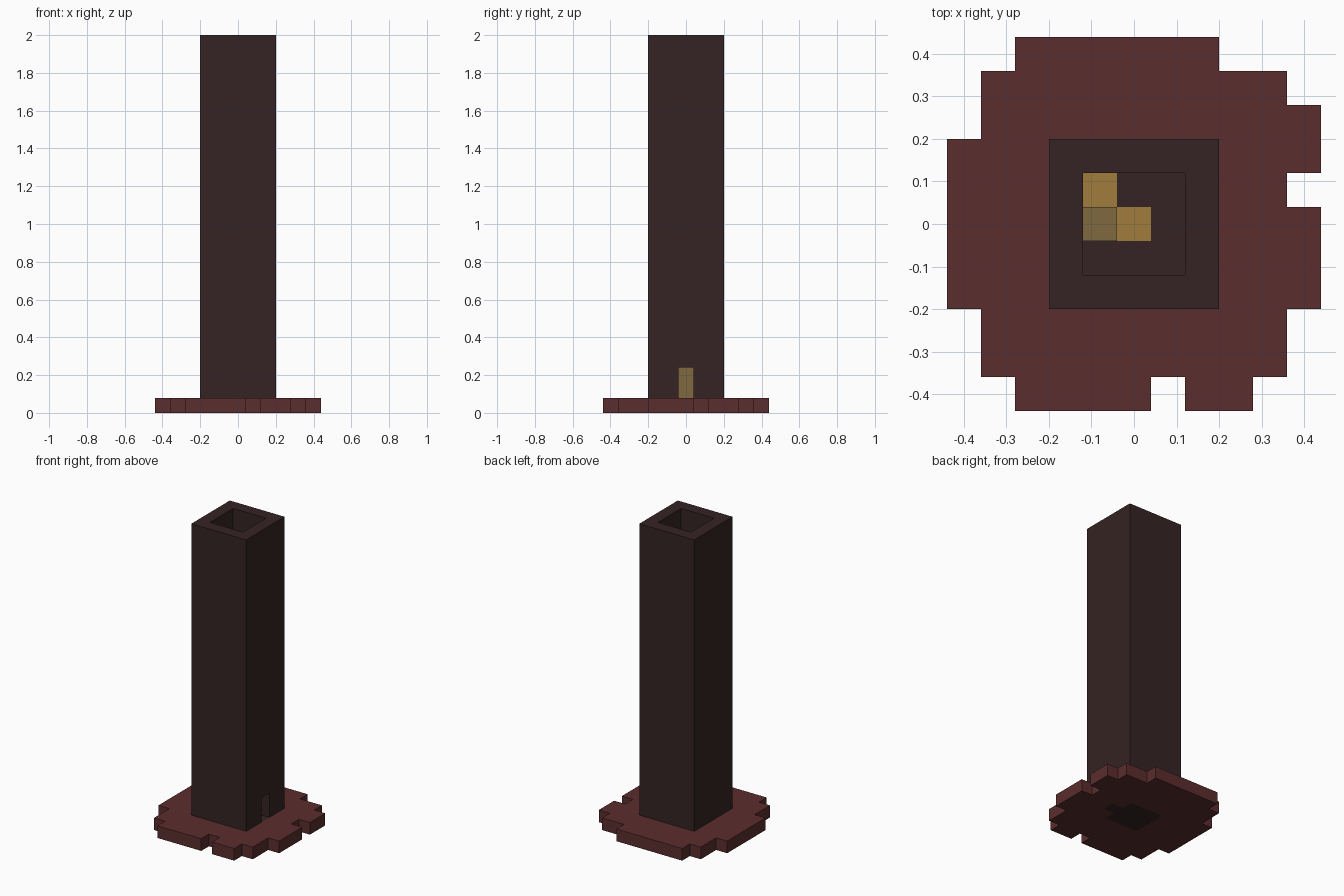
import bpy
import bmesh

if "Cube" in bpy.data.objects:
    bpy.data.objects.remove(bpy.data.objects["Cube"], do_unlink=True)

U = 0.08  # size of one block


def material(name, r, g, b):
    m = bpy.data.materials.new(name)
    m.use_nodes = True
    m.diffuse_color = (r, g, b, 1)
    m.node_tree.nodes["Principled BSDF"].inputs["Base Color"].default_value = (r, g, b, 1)
    return m


brick = material("dark red", 0.104, 0.026, 0.026)
stone = material("dark brown", 0.036, 0.017, 0.017)
gold = material("gold", 0.352, 0.202, 0.045)
wood = material("dull gold", 0.216, 0.138, 0.051)


def block(x0, x1, y0, y1):
    """All cells in an inclusive rectangle."""
    return {(x, y) for x in range(x0, x1 + 1) for y in range(y0, y1 + 1)}


def slab(name, layers, mats, painted=()):
    """Stack (cells, bottom, top) layers, keeping only the outer walls."""
    bm = bmesh.new()

    def quad(corners, mat=0):
        f = bm.faces.new([bm.verts.new([c * U for c in p]) for p in corners])
        f.material_index = mat

    for n, (cells, z0, z1) in enumerate(layers):
        above = layers[n + 1][0] if n + 1 < len(layers) else set()
        below = layers[n - 1][0] if n else set()
        for x, y in sorted(cells):
            a, b, c, d = [(x + i / 2, y + j / 2) for i, j in ((-1, -1), (1, -1), (1, 1), (-1, 1))]
            if (x, y) not in above:
                quad([(*p, z1) for p in (a, b, c, d)], int((x, y) in painted))
            if (x, y) not in below:
                quad([(*p, z0) for p in (d, c, b, a)])
            for dx, dy, p, q in ((0, -1, a, b), (1, 0, b, c), (0, 1, c, d), (-1, 0, d, a)):
                if (x + dx, y + dy) not in cells:
                    quad([(*p, z0), (*q, z0), (*q, z1), (*p, z1)])
    bmesh.ops.remove_doubles(bm, verts=bm.verts, dist=U / 100)
    bmesh.ops.dissolve_limit(bm, angle_limit=0.01, verts=bm.verts, edges=bm.edges,
                             delimit={'MATERIAL'})
    me = bpy.data.meshes.new(name)
    bm.to_mesh(me)
    bm.free()
    for m in mats:
        me.materials.append(m)
    bpy.context.collection.objects.link(bpy.data.objects.new(name, me))


# Ragged round base, open where the tower floor sits
inside = block(-1, 1, -1, 1)
doorway = {(2, 0)}
floor = inside | doorway
ground = (block(-3, 2, 5, 5) | block(-4, 4, -4, 4) | block(-5, -5, -2, 2)
          | block(5, 5, -2, 0) | block(5, 5, 2, 3)
          | block(-3, 0, -5, -5) | block(2, 3, -5, -5))
slab("ground_base", [(ground - floor, 0, 1)], [brick])

# Tower floor and door sill, with two gold tiles
slab("tower_floor", [(floor, 0, 1)], [stone, gold], painted={(0, 0), (-1, 1)})

# Hollow square tower with a doorway on its left side
walls = block(-2, 2, -2, 2) - inside
slab("tower_walls", [(walls - doorway, 1, 3), (walls, 3, 25)], [stone])

# Post standing inside, opposite the doorway
slab("inner_post", [({(-1, 0)}, 1, 3)], [wood])
